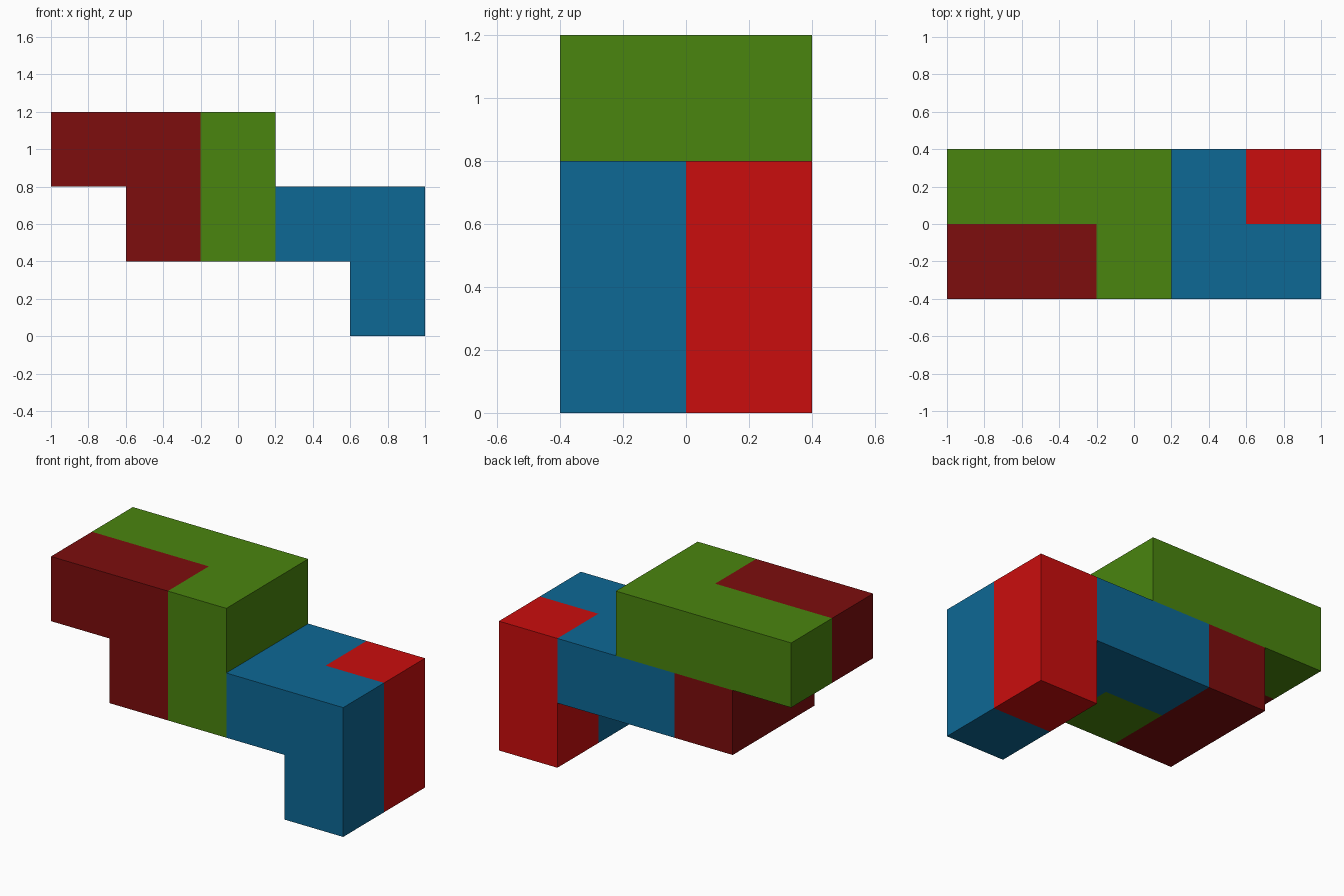
import bpy, bmesh
from mathutils import Vector

if "Cube" in bpy.data.objects:
    bpy.data.objects.remove(bpy.data.objects["Cube"])

S = 0.4                                # edge of one unit cube
ORIGIN = Vector((-1.0, -0.4, 0.0))     # lower front left corner of the grid


def corner(x, y, z):
    return ORIGIN + Vector((x, y, z)) * S


def make_piece(name, colour_name, colour, cells):
    """Closed solid made of unit cubes, without faces between its own cubes."""
    bm = bmesh.new()
    cells = set(cells)
    for c in cells:
        for axis in range(3):
            u, v = (axis + 1) % 3, (axis + 2) % 3
            for side in (0, 1):
                n = list(c)
                n[axis] += 2 * side - 1
                if tuple(n) in cells:
                    continue
                quad = []
                for du, dv in ((0, 0), (1, 0), (1, 1), (0, 1)):
                    p = list(c)
                    p[axis] += side
                    p[u] += du
                    p[v] += dv
                    quad.append(bm.verts.new(corner(*p)))
                bm.faces.new(quad if side else quad[::-1])
    bmesh.ops.remove_doubles(bm, verts=bm.verts, dist=1e-4)
    bmesh.ops.dissolve_limit(bm, angle_limit=0.01, verts=bm.verts, edges=bm.edges)

    mesh = bpy.data.meshes.new(name)
    bm.to_mesh(mesh)
    bm.free()
    mat = bpy.data.materials.new(colour_name)
    mat.diffuse_color = (*colour, 1)
    mat.use_nodes = True
    mat.node_tree.nodes["Principled BSDF"].inputs["Base Color"].default_value = mat.diffuse_color
    mesh.materials.append(mat)
    obj = bpy.data.objects.new(name, mesh)
    bpy.context.collection.objects.link(obj)


# Cells are (x, y, z) with y 0 = front, 1 = back
# Upper left piece, stepping down and to the back
make_piece("left_piece", "dark red", (0.205, 0.004, 0.004),
           [(0, 0, 2), (1, 0, 2), (1, 0, 1), (1, 1, 1)])
# Top piece with a foot at the front
make_piece("top_piece", "green", (0.068, 0.233, 0.0045),
           [(0, 1, 2), (1, 1, 2), (2, 1, 2), (2, 0, 2), (2, 0, 1)])
# Middle piece reaching down to the ground at the front right
make_piece("middle_piece", "blue", (0.004, 0.138, 0.3),
           [(2, 1, 1), (3, 1, 1), (3, 0, 1), (4, 0, 1), (4, 0, 0)])
# Upright pair of cubes at the back right
make_piece("right_post", "bright red", (0.59, 0.004, 0.004),
           [(4, 1, 1), (4, 1, 0)])
